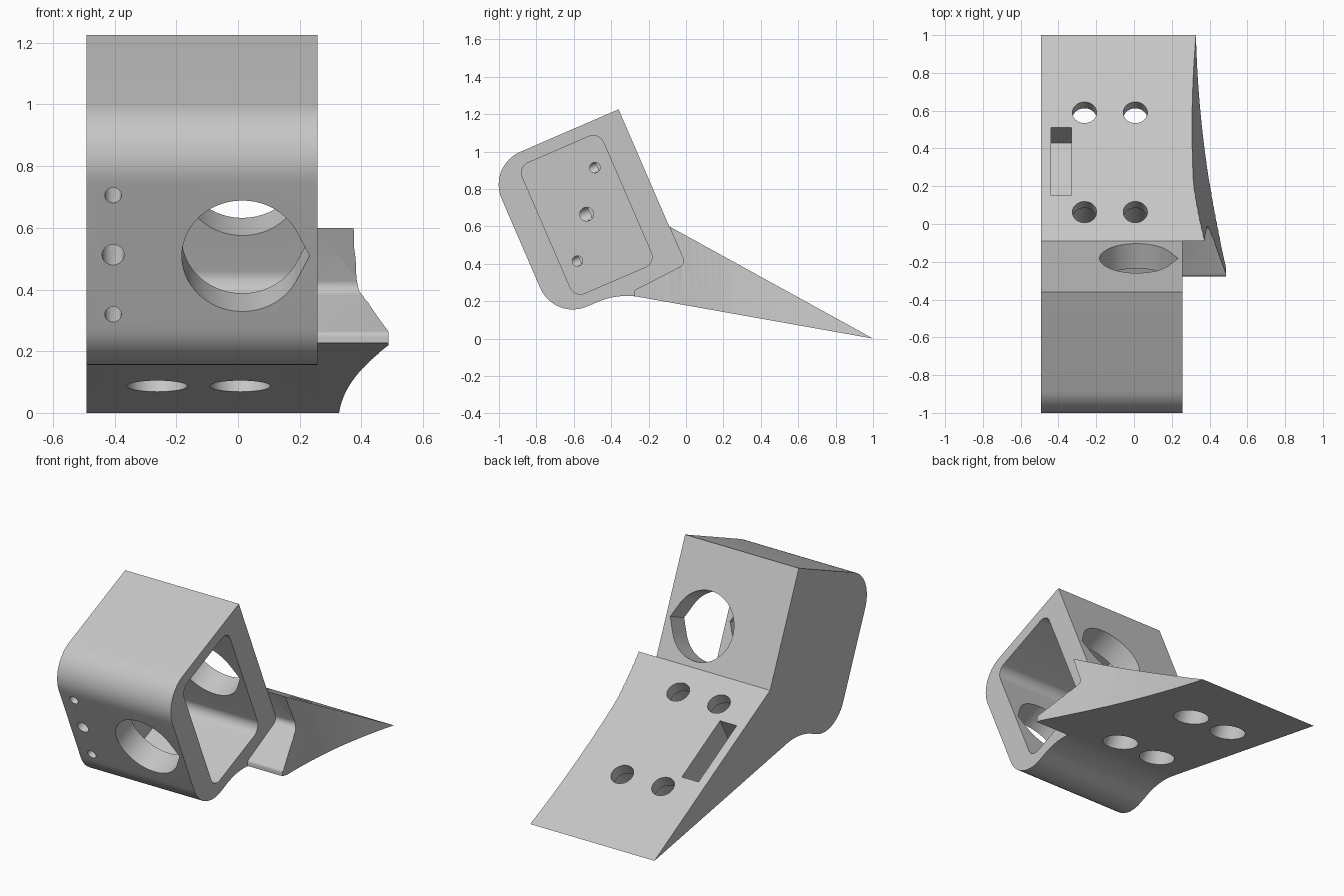
import bpy, bmesh
from math import sin, cos, tan, pi, radians
from mathutils import Vector

if "Cube" in bpy.data.objects:
    bpy.data.objects.remove(bpy.data.objects["Cube"], do_unlink=True)

# One plain grey for the whole bracket
grey = bpy.data.materials.new("light_grey")
grey.use_nodes = True
grey.diffuse_color = (0.56, 0.56, 0.56, 1)
grey.node_tree.nodes["Principled BSDF"].inputs["Base Color"].default_value = (0.56, 0.56, 0.56, 1)

# Working axes: world, tilted housing (U back, V up), wedge top (S uphill, N outward)
X, Y, Z = Vector((1, 0, 0)), Vector((0, 1, 0)), Vector((0, 0, 1))
tilt, slope = radians(23.4), radians(28.8)
U, V = Vector((0, cos(tilt), sin(tilt))), Vector((0, -sin(tilt), cos(tilt)))
S, N = Vector((0, -cos(slope), sin(slope))), Vector((0, sin(slope), cos(slope)))
ZERO, TIP = Vector((0, 0, 0)), Vector((0, 1, 0))


def make_object(name, bm):
    bmesh.ops.recalc_face_normals(bm, faces=bm.faces)
    mesh = bpy.data.meshes.new(name)
    bm.to_mesh(mesh)
    bm.free()
    mesh.materials.append(grey)
    obj = bpy.data.objects.new(name, mesh)
    bpy.context.scene.collection.objects.link(obj)
    return obj


def prism(name, points, a, b, axis, start, end, origin=ZERO):
    """Extrude a 2D outline, drawn on axes a and b, along axis."""
    bm = bmesh.new()
    rings = [[bm.verts.new(origin + a * p[0] + b * p[1] + axis * d) for p in points]
             for d in (start, end)]
    for ring in rings:
        bm.faces.new(ring)
    for i in range(len(points)):
        j = (i + 1) % len(points)
        bm.faces.new((rings[0][i], rings[0][j], rings[1][j], rings[1][i]))
    return make_object(name, bm)


def rounded(corners, steps=12):
    """Outline from (x, y, radius) corners."""
    out = []
    for i, (x, y, r) in enumerate(corners):
        p = Vector((x, y))
        if r == 0:
            out.append(p)
            continue
        a = (Vector(corners[i - 1][:2]) - p).normalized()
        b = (Vector(corners[(i + 1) % len(corners)][:2]) - p).normalized()
        half = a.angle(b) / 2
        c = p + (a + b).normalized() * (r / sin(half))
        first, last = p + a * (r / tan(half)) - c, p + b * (r / tan(half)) - c
        for k in range(steps + 1):
            out.append(c + first.slerp(last, k / steps) * r)
    return out


def circle(x, y, r, n=40):
    return [(x + r * cos(2 * pi * i / n), y + r * sin(2 * pi * i / n)) for i in range(n)]


def carve(obj, cutters):
    """Subtract the cutters, bake the result and shade it."""
    for c in cutters:
        c.hide_render = True
        mod = obj.modifiers.new(c.name, "BOOLEAN")
        mod.operation, mod.solver, mod.object = "DIFFERENCE", "EXACT", c
    graph = bpy.context.evaluated_depsgraph_get()
    mesh = bpy.data.meshes.new_from_object(obj.evaluated_get(graph))
    obj.modifiers.clear()
    obj.data = mesh
    mesh.materials.clear()
    mesh.materials.append(grey)
    for c in cutters:
        bpy.data.objects.remove(c, do_unlink=True)
    bpy.ops.object.select_all(action="DESELECT")
    obj.select_set(True)
    bpy.context.view_layer.objects.active = obj
    bpy.ops.object.shade_smooth_by_angle(angle=radians(30))


def yz(u, v):
    p = U * u + V * v
    return p.y, p.z


# Housing extents in the tilted frame
FRONT, BACK, LOW, HIGH = -0.608, 0.156, 0.367, 1.268
MID = (LOW + HIGH) / 2
SIDE = 0.258
shoulder = (-0.09, 0.6, 0)

# Housing and wedge share one side outline
outline = rounded([(*yz(BACK, HIGH), 0), (*yz(FRONT, HIGH), 0.19), (*yz(FRONT, LOW), 0.19),
                   (-0.364, 0.243, 0.4), (1, 0, 0), shoulder])
body = prism("housing_and_wedge", outline, Y, Z, X, -0.492, SIDE)

# Open-sided chamber
room = rounded([(-0.46, 0.437, 0.06), (0.012, 0.437, 0.06), (0.012, 1.198, 0.06), (-0.46, 1.198, 0.06)])
cutters = [prism("chamber_cutter", room, U, V, X, -0.32, 0.6)]

# Large port with a pointed side, through the front and back walls
r, cx, edge = 0.196, 0.014, radians(26)
port = [(cx + r * cos(t), MID + r * sin(t))
        for t in (edge + (2 * pi - 2 * edge) * i / 48 for i in range(49))]
port.append((cx + r / cos(edge), MID))
cutters.append(prism("port_cutter", port, X, V, U, -0.9, 0.5))

# Small passages drilled from the front, turning into the chamber
for u, v, r in ((-0.084, 1.032, 0.027), (-0.223, MID + 0.004, 0.036), (-0.368, 0.611, 0.027)):
    cutters.append(prism("front_drill", circle(-0.405, v, r, 24), X, V, U, -0.8, u + r / 2))
    cutters.append(prism("side_drill", circle(u, v, r + 0.001, 24), U, V, X, -0.41, -0.25))

# Four bolt holes, counterbored from underneath
for x in (-0.262, 0.007):
    for y in (0.59, 0.063):
        s = (1 - y) / cos(slope)
        cutters.append(prism("bolt_hole", circle(x, s, 0.064), X, S, N, -0.1, 0.1, TIP))
        cutters.append(prism("counterbore", circle(x, s, 0.098), X, S, N, -0.6, -0.07, TIP))

# Blind slot in the wedge top
near, far = 0.49 / cos(slope), 0.85 / cos(slope)
slot = [(-0.44, near), (-0.33, near), (-0.33, far), (-0.44, far)]
cutters.append(prism("slot_cutter", slot, X, S, N, -0.166, 0.1, TIP))
carve(body, cutters)

# Side flange: the wedge continued past the housing, with a ledge at the front
flange_outline = rounded([(1, 0, 0), shoulder, (*yz(BACK, LOW), 0.035),
                          (-0.277, 0.258, 0.02), (-0.277, 0.227, 0)], 6)
flange = prism("side_flange", flange_outline, Y, Z, X, SIDE, 0.488)

# Hollow, leaning sweep trimmed off the flange's outer side
bm = bmesh.new()
rows = []
for i in range(41):
    y = -0.5 + 1.6 * i / 40
    lean = min(0.29, 0.2 + 0.3 * max(0, y + 0.1))
    base = 0.328 + 0.0237 * (1 - y) + 0.0858 * (1 - y) ** 2
    foot = 0.178 * (1 - y)
    low, high = -0.1, 0.8
    rows.append([bm.verts.new(p) for p in ((base - lean * (low - foot), y, low),
                                           (base - lean * (high - foot), y, high),
                                           (1.2, y, high), (1.2, y, low))])
for a, b in zip(rows, rows[1:]):
    for k in range(4):
        m = (k + 1) % 4
        bm.faces.new((a[k], a[m], b[m], b[k]))
bm.faces.new(rows[0])
bm.faces.new(rows[-1])
bmesh.ops.triangulate(bm, faces=bm.faces[:])
carve(flange, [make_object("sweep_cutter", bm)])
